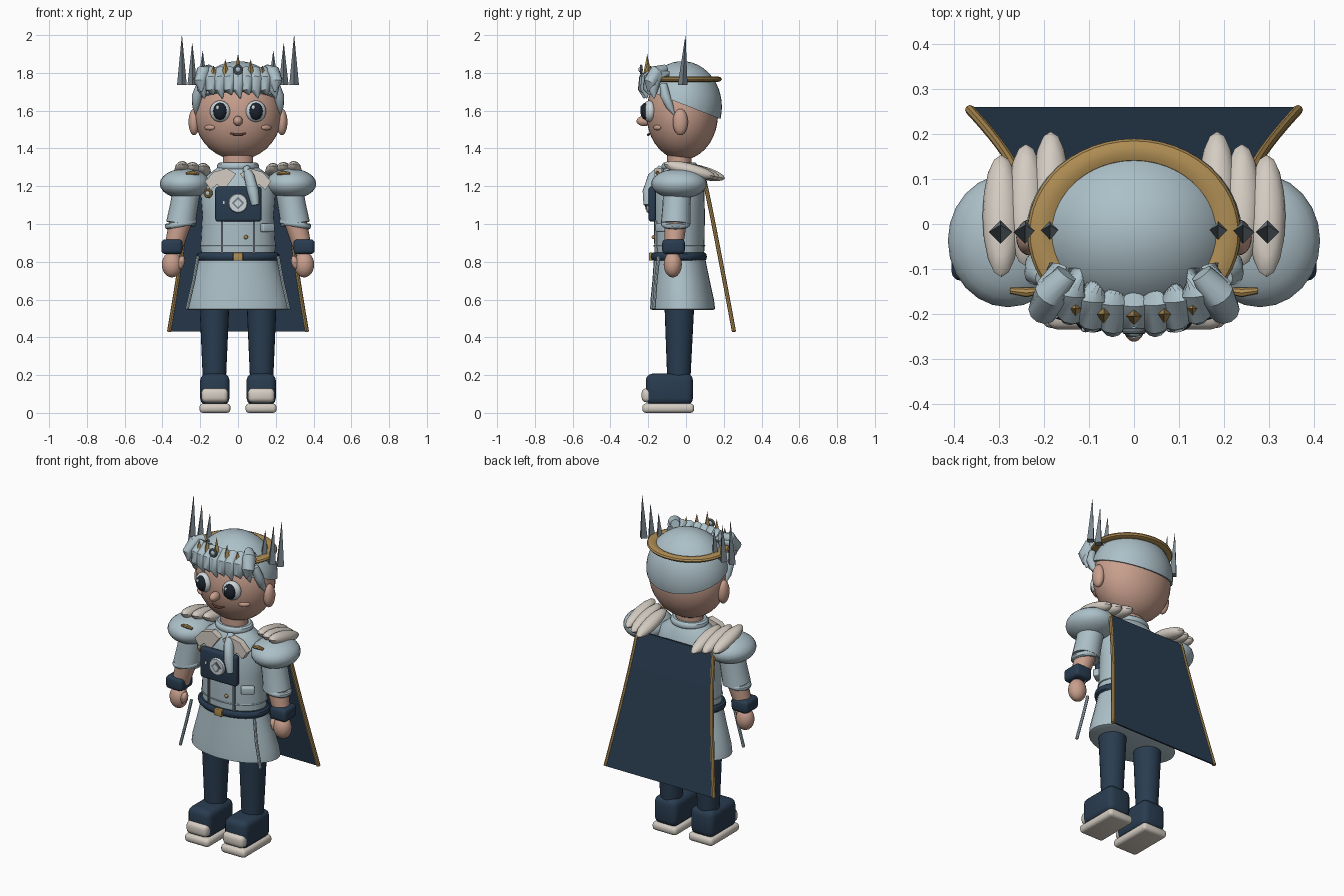
import bpy, bmesh, math
from mathutils import Vector, Matrix, Euler

if "Cube" in bpy.data.objects:
    bpy.data.objects.remove(bpy.data.objects["Cube"])


def material(name, rgb):
    m = bpy.data.materials.new(name)
    lin = [((c / 255 + 0.055) / 1.055) ** 2.4 for c in rgb]
    m.diffuse_color = (*lin, 1)
    m.use_nodes = True
    m.node_tree.nodes["Principled BSDF"].inputs["Base Color"].default_value = m.diffuse_color
    return m


BLUE = material("pale_blue", (172, 192, 200))
NAVY = material("navy", (41, 60, 80))
SKIN = material("skin", (200, 159, 141))
CREAM = material("cream", (212, 204, 194))
GOLD = material("gold", (176, 142, 84))
STEEL = material("steel_grey", (118, 130, 138))
DARK = material("eye_dark", (27, 35, 46))
LIP = material("lip_brown", (150, 96, 82))
WHITE = material("eye_white", (205, 214, 218))


def finish(name, bm, mat):
    bmesh.ops.recalc_face_normals(bm, faces=bm.faces[:])
    me = bpy.data.meshes.new(name)
    bm.to_mesh(me)
    bm.free()
    me.materials.append(mat)
    ob = bpy.data.objects.new(name, me)
    bpy.context.collection.objects.link(ob)
    return ob


def place(bm, loc, scale=(1, 1, 1), rot=(0, 0, 0)):
    bm.transform(Matrix.LocRotScale(Vector(loc), Euler([math.radians(a) for a in rot]), Vector(scale)))


def ball(name, loc, radii, mat, rot=(0, 0, 0), seg=24):
    bm = bmesh.new()
    bmesh.ops.create_uvsphere(bm, u_segments=seg, v_segments=seg // 2, radius=1)
    place(bm, loc, radii, rot)
    return finish(name, bm, mat)


def box(name, loc, size, mat, bevel=0.0, rot=(0, 0, 0)):
    bm = bmesh.new()
    bmesh.ops.create_cube(bm, size=1)
    bm.transform(Matrix.Diagonal((*size, 1)))
    if bevel:
        bmesh.ops.bevel(bm, geom=bm.edges[:], offset=bevel, segments=3, profile=0.5, affect='EDGES')
    place(bm, loc, rot=rot)
    return finish(name, bm, mat)


def cone(name, loc, r1, r2, depth, mat, sides=24, rot=(0, 0, 0)):
    bm = bmesh.new()
    bmesh.ops.create_cone(bm, cap_ends=True, segments=sides, radius1=r1, radius2=r2, depth=depth)
    place(bm, loc, rot=rot)
    return finish(name, bm, mat)


def skin_rings(name, rings, mat):
    bm = bmesh.new()
    loops = [[bm.verts.new(p) for p in ring] for ring in rings]
    n = len(loops[0])
    for a, b in zip(loops, loops[1:]):
        for i in range(n):
            bm.faces.new((a[i], a[(i + 1) % n], b[(i + 1) % n], b[i]))
    bm.faces.new(loops[0])
    bm.faces.new(loops[-1])
    return finish(name, bm, mat)


def lathe(name, rows, mat, n=32):
    """Stack of ellipses: (z, rx, ry, centre y)."""
    ang = [2 * math.pi * i / n for i in range(n)]
    return skin_rings(name, [[(rx * math.cos(a), cy + ry * math.sin(a), z) for a in ang]
                             for z, rx, ry, cy in rows], mat)


def tube(name, pts, radii, mat, n=12):
    pts = [Vector(p) for p in pts]
    rings = []
    for i, p in enumerate(pts):
        d = (pts[min(i + 1, len(pts) - 1)] - pts[max(i - 1, 0)]).normalized()
        u = d.cross(Vector((0, 1, 0.13))).normalized()
        v = d.cross(u)
        rings.append([p + radii[i] * (u * math.cos(t) + v * math.sin(t))
                      for t in (2 * math.pi * k / n for k in range(n))])
    return skin_rings(name, rings, mat)


def torus(name, loc, major, minor, mat, scale=(1, 1, 1), rot=(0, 0, 0), n=40, m=10):
    bm = bmesh.new()
    vs = [[bm.verts.new(((major + minor * math.cos(b)) * math.cos(a),
                         (major + minor * math.cos(b)) * math.sin(a), minor * math.sin(b)))
           for b in (2 * math.pi * j / m for j in range(m))]
          for a in (2 * math.pi * i / n for i in range(n))]
    for i in range(n):
        for j in range(m):
            p, q = vs[i], vs[(i + 1) % n]
            bm.faces.new((p[j], q[j], q[(j + 1) % m], p[(j + 1) % m]))
    place(bm, loc, scale, rot)
    return finish(name, bm, mat)


def plate(name, outline, y, depth, mat):
    """Flat outline in x, z extruded along y."""
    return skin_rings(name, [[(x, yy, z) for x, z in outline] for yy in (y, y + depth)], mat)


# Head, face and neck
ball("head", (0, -0.02, 1.585), (0.232, 0.19, 0.245), SKIN, seg=36)
lathe("neck", [(1.27, 0.08, 0.065, -0.035), (1.4, 0.08, 0.065, -0.035)], SKIN)
ball("nose", (0, -0.222, 1.545), (0.025, 0.04, 0.027), SKIN)
tube("mouth", [(-0.04, -0.19, 1.48), (-0.015, -0.2, 1.472), (0.015, -0.2, 1.472), (0.04, -0.19, 1.48)],
     [0.004, 0.007, 0.007, 0.004], LIP, 8)

# Hair cap cut along a slope that drops to the back
bm = bmesh.new()
bmesh.ops.create_uvsphere(bm, u_segments=40, v_segments=24, radius=1)
place(bm, (0, -0.02, 1.62), (0.24, 0.21, 0.242))
cut = bmesh.ops.bisect_plane(bm, geom=bm.verts[:] + bm.edges[:] + bm.faces[:], plane_co=(0, 0.185, 1.555),
                             plane_no=(0, 0.39, 1), clear_inner=True)
bmesh.ops.holes_fill(bm, edges=[e for e in bm.edges if e.is_boundary], sides=0)
finish("hair_cap", bm, BLUE)

# Fringe locks sweeping forward over the brow
for i in range(9):
    x = -0.184 + i * 0.046
    back = 0.09 * (x / 0.2) ** 2
    low = 1.665 + 0.018 * (i % 2)
    tube("fringe_lock", [(x * 0.92, -0.115 + back * 0.3, 1.79), (x * 0.98, -0.175 + back * 0.5, 1.8),
                         (x, -0.215 + back * 0.6, 1.765), (x * 1.03, -0.228 + back * 0.7, 1.71),
                         (x * 1.03 + 0.012, -0.222 + back * 0.7, low)],
         [0.02, 0.036, 0.037, 0.027, 0.003], BLUE)

# Crown band, points and front jewel
torus("crown_band", (0, -0.02, 1.767), 0.207, 0.03, GOLD, (1, 0.885, 0.5), n=48)
for x, top in ((-0.13, 1.84), (-0.067, 1.872), (0, 1.9), (0.067, 1.872), (0.13, 1.84)):
    cone("crown_point", (x, -0.205 + x * x, (1.765 + top) / 2), 0.027, 0, top - 1.765, GOLD, 4)
torus("jewel_ring", (0, -0.238, 1.817), 0.02, 0.007, STEEL, rot=(90, 0, 0), n=20)
ball("jewel", (0, -0.24, 1.817), (0.015, 0.012, 0.015), BLUE, seg=12)

# Coat body, skirt, collar and belt
lathe("torso", [(0.82, 0.195, 0.13, -0.035), (0.89, 0.198, 0.133, -0.035), (1.05, 0.19, 0.135, -0.035),
                (1.18, 0.2, 0.132, -0.035), (1.25, 0.175, 0.11, -0.035), (1.29, 0.12, 0.09, -0.035),
                (1.315, 0.09, 0.075, -0.035)], BLUE)
lathe("skirt", [(0.545, 0.262, 0.16, -0.018), (0.55, 0.275, 0.172, -0.018), (0.6, 0.268, 0.168, -0.02),
                (0.7, 0.238, 0.152, -0.026), (0.83, 0.2, 0.134, -0.035)], BLUE)
torus("collar", (0, -0.035, 1.305), 0.09, 0.022, BLUE, (1, 0.85, 1))
torus("waist_seam", (0, -0.035, 0.885), 0.199, 0.004, BLUE, (1, 0.675, 1), m=6)
torus("belt", (0, -0.038, 0.827), 0.2, 0.022, NAVY, (1, 0.67, 1))
box("belt_buckle", (0, -0.186, 0.827), (0.052, 0.02, 0.042), GOLD, 0.004)

# Chest pocket with emblem, straps and buttons
box("chest_pocket", (0.002, -0.178, 1.105), (0.245, 0.04, 0.185), NAVY, 0.015)
cone("emblem_disc", (0, -0.203, 1.11), 0.052, 0.047, 0.014, WHITE, 24, (90, 0, 0))
cone("emblem_diamond", (0, -0.211, 1.11), 0.033, 0.033, 0.007, STEEL, 4, (90, 0, 0))
cone("emblem_center", (0, -0.214, 1.11), 0.021, 0.021, 0.007, WHITE, 4, (90, 0, 0))
ball("coat_button", (0.042, -0.172, 0.93), (0.011, 0.01, 0.011), GOLD, seg=12)
box("side_pocket", (0.155, -0.128, 0.98), (0.075, 0.035, 0.045), BLUE, 0.008, (0, 0, 35))
torus("brooch", (-0.158, -0.14, 1.163), 0.018, 0.008, GOLD, rot=(90, 0, -25), n=20)
ball("brooch_center", (-0.158, -0.14, 1.163), (0.015, 0.01, 0.015), BLUE, seg=12)

# Cravat tail and cream lapels
tube("cravat_tail", [(0.045, -0.13, 1.295), (0.06, -0.175, 1.25), (0.08, -0.2, 1.17), (0.092, -0.205, 1.1)],
     [0.02, 0.028, 0.03, 0.02], BLUE)
for s in (-1, 1):
    plate("lapel", [(s * x, z) for x, z in ((0.01, 1.265), (0.06, 1.295), (0.13, 1.275), (0.175, 1.225),
                                            (0.145, 1.18), (0.11, 1.21), (0.075, 1.175), (0.04, 1.225))],
          -0.168, 0.04, CREAM)

# Cape: a widening, bowed sheet with gold side cords
rows = []
for i in range(9):
    t = i / 8
    rows.append((0.255 + 0.11 * t ** 1.25, 0.095 + 0.155 * t ** 0.95, 1.225 - 0.795 * t))
skin_rings("cape", [[(-x, y, z), (x, y, z), (x, y + 0.01, z), (-x, y + 0.01, z)] for x, y, z in rows], NAVY)

for s in (-1, 1):
    tube("cape_cord", [(s * x, y + 0.004, z) for x, y, z in rows], [0.011] * 9, GOLD, 8)

    # Eyes, cheeks, ears and temple locks
    ball("eye_white", (s * 0.095, -0.195, 1.597), (0.055, 0.033, 0.057), WHITE, (0, 0, s * 14))
    ball("eye_iris", (s * 0.095, -0.213, 1.597), (0.037, 0.028, 0.046), DARK, (0, 0, s * 10))
    ball("eye_glint", (s * 0.095 - 0.013, -0.235, 1.617), (0.01, 0.006, 0.012), WHITE, seg=12)
    ball("cheek", (s * 0.15, -0.153, 1.51), (0.033, 0.012, 0.014), SKIN, (0, 0, s * 35), 16)
    ball("ear", (s * 0.232, -0.03, 1.54), (0.03, 0.04, 0.07), SKIN)
    tube("temple_lock", [(s * 0.2, -0.12, 1.74), (s * 0.217, -0.11, 1.68), (s * 0.222, -0.085, 1.62),
                         (s * 0.222, -0.06, 1.575)], [0.02, 0.027, 0.02, 0.003], BLUE)
    tube("side_tuft", [(s * 0.15, -0.11, 1.82), (s * 0.185, -0.155, 1.805), (s * 0.2, -0.19, 1.75),
                       (s * 0.195, -0.2, 1.7)], [0.025, 0.038, 0.035, 0.004], BLUE)

    # Tall steel spikes beside the crown
    for x, top in ((0.297, 1.995), (0.242, 1.955), (0.187, 1.915)):
        spike = [[(s * x + r * a, y + r * b, z) for a, b in ((1, 0), (0, 1), (-1, 0), (0, -1))]
                 for r, y, z in ((0.026, -0.018, 1.735), (0.001, -0.003, top))]
        skin_rings("crown_spike", spike, STEEL)

    # Shoulder puff, feathers and gold bar
    ball("shoulder_puff", (s * 0.28, -0.037, 1.213), (0.134, 0.148, 0.08), BLUE)
    for x, y, z in ((0.295, 0.018, 1.285), (0.24, 0.042, 1.28), (0.185, 0.07, 1.275)):
        ball("shoulder_feather", (s * x, y, z), (0.042, 0.14, 0.036), CREAM, (-14, 0, 0), 16)
    tube("shoulder_bar", [(s * 0.205, -0.148, 1.265), (s * 0.24, -0.152, 1.272), (s * 0.275, -0.148, 1.268)],
         [0.007, 0.011, 0.007], GOLD, 8)

    # Arm, cuff, wristband and hand
    tube("sleeve", [(s * 0.265, -0.045, 1.22), (s * 0.285, -0.05, 1.1), (s * 0.303, -0.055, 1.0)],
         [0.075, 0.074, 0.078], BLUE, 20)
    torus("sleeve_cuff", (s * 0.303, -0.055, 1.0), 0.07, 0.016, BLUE, (1, 0.9, 1), (0, s * 10, 0), 24)
    tube("forearm", [(s * 0.305, -0.056, 1.01), (s * 0.348, -0.066, 0.85)], [0.06, 0.046], SKIN, 20)
    box("wristband", (s * 0.35, -0.066, 0.88), (0.112, 0.12, 0.078), NAVY, 0.02)
    ball("hand", (s * 0.35, -0.07, 0.785), (0.053, 0.048, 0.068), SKIN)
    ball("thumb", (s * 0.302, -0.085, 0.795), (0.02, 0.024, 0.038), SKIN, (0, s * -15, 0), 12)

    # Pocket strap, pocket stud and skirt edge trim
    box("coat_strap", (s * 0.085, -0.158, 0.93), (0.009, 0.02, 0.17), STEEL)
    box("pocket_stud", (s * 0.075, -0.2, 1.115), (0.008, 0.008, 0.016), WHITE)
    tube("skirt_trim", [(s * 0.212, -0.145, 0.83), (s * 0.235, -0.16, 0.7), (s * 0.27, -0.17, 0.55)],
         [0.009] * 3, BLUE, 8)

    # Leg and boot
    tube("leg", [(s * 0.125, -0.035, 0.6), (s * 0.125, -0.038, 0.19)], [0.08, 0.062], NAVY, 24)
    box("boot", (s * 0.123, -0.088, 0.125), (0.155, 0.25, 0.165), NAVY, 0.035)
    box("toe_cap", (s * 0.123, -0.19, 0.093), (0.142, 0.09, 0.075), CREAM, 0.025)
    box("sole", (s * 0.122, -0.094, 0.025), (0.165, 0.275, 0.05), CREAM, 0.02)

# Smooth rounded forms, keep hard edges
for ob in bpy.context.collection.objects:
    ob.select_set(True)
    bpy.context.view_layer.objects.active = ob
bpy.ops.object.shade_smooth_by_angle(angle=math.radians(35))
